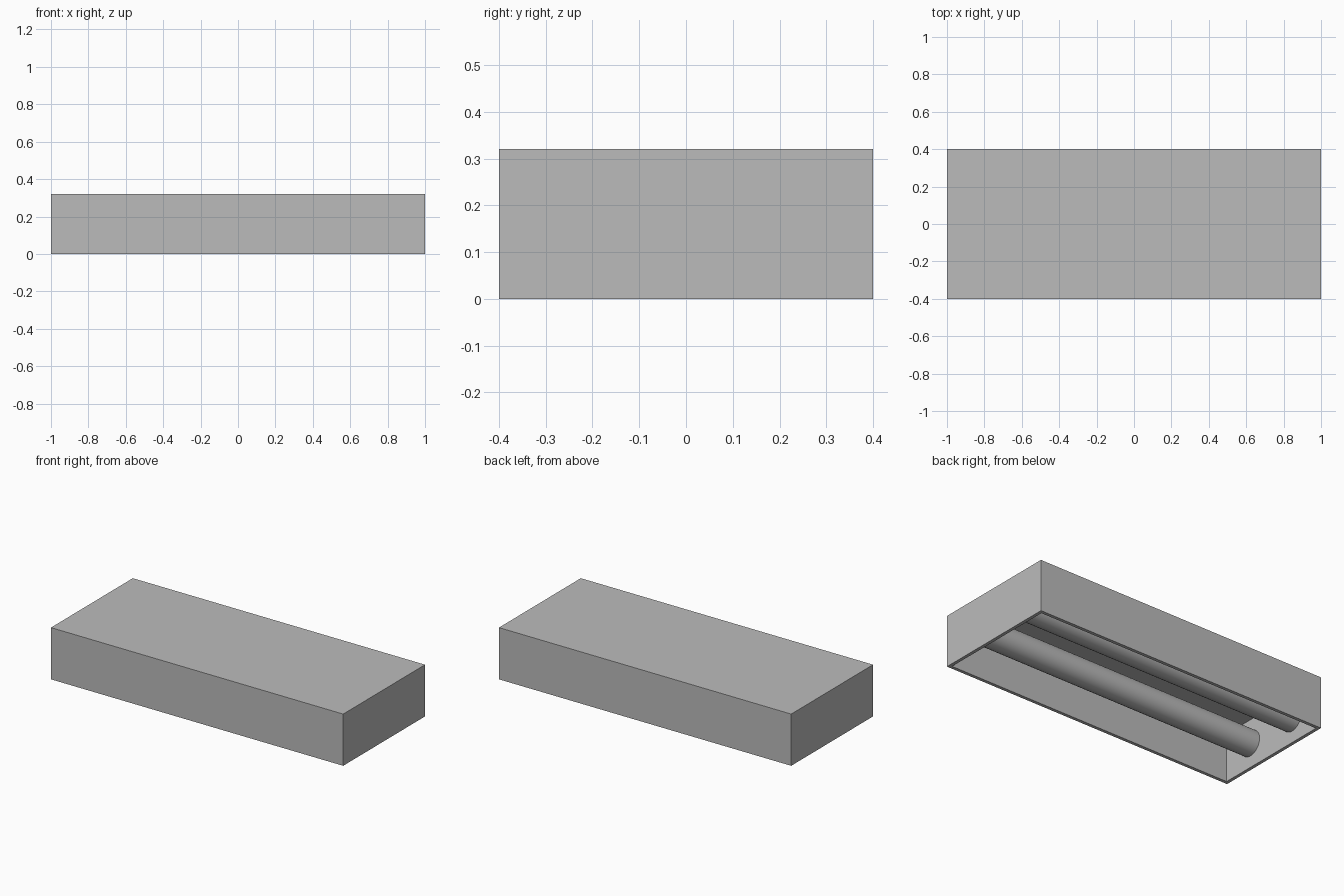
import bpy
import bmesh
import math
from mathutils import Matrix, Vector

LENGTH, WIDTH, HEIGHT = 2.0, 0.8, 0.32
WALL = 0.02

default_cube = bpy.data.objects.get("Cube")
if default_cube:
    bpy.data.objects.remove(default_cube, do_unlink=True)

# One grey material for every part
grey = bpy.data.materials.new("light_grey")
grey.use_nodes = True
colour = (0.5, 0.5, 0.5, 1.0)
grey.diffuse_color = colour
grey.node_tree.nodes["Principled BSDF"].inputs["Base Color"].default_value = colour


def add_object(name, bm):
    mesh = bpy.data.meshes.new(name)
    bm.to_mesh(mesh)
    bm.free()
    mesh.materials.append(grey)
    obj = bpy.data.objects.new(name, mesh)
    bpy.context.collection.objects.link(obj)
    return obj


# Housing: thin-walled box, open underneath
bm = bmesh.new()
bmesh.ops.create_cube(bm, size=1)
bmesh.ops.scale(bm, vec=(LENGTH, WIDTH, HEIGHT), verts=bm.verts)
bmesh.ops.translate(bm, vec=(0, 0, HEIGHT / 2), verts=bm.verts)
bm.normal_update()
underside = [f for f in bm.faces if f.normal.z < -0.5]
bmesh.ops.delete(bm, geom=underside, context="FACES")
housing = add_object("housing", bm)
shell = housing.modifiers.new("wall_thickness", "SOLIDIFY")
shell.thickness = WALL
shell.offset = -1
shell.use_even_offset = True


# Tubes: two long cylinders seated in the end walls
def add_tube(name, y):
    bm = bmesh.new()
    place = Matrix.Translation(Vector((0, y, 0.15))) @ Matrix.Rotation(math.pi / 2, 4, "Y")
    bmesh.ops.create_cone(bm, cap_ends=True, segments=48, radius1=0.078,
                          radius2=0.078, depth=LENGTH - WALL, matrix=place)
    tube = add_object(name, bm)
    bpy.ops.object.select_all(action="DESELECT")
    tube.select_set(True)
    bpy.context.view_layer.objects.active = tube
    bpy.ops.object.shade_smooth_by_angle(angle=math.radians(30))


for name, y in (("front_tube", -0.177), ("back_tube", 0.177)):
    add_tube(name, y)
